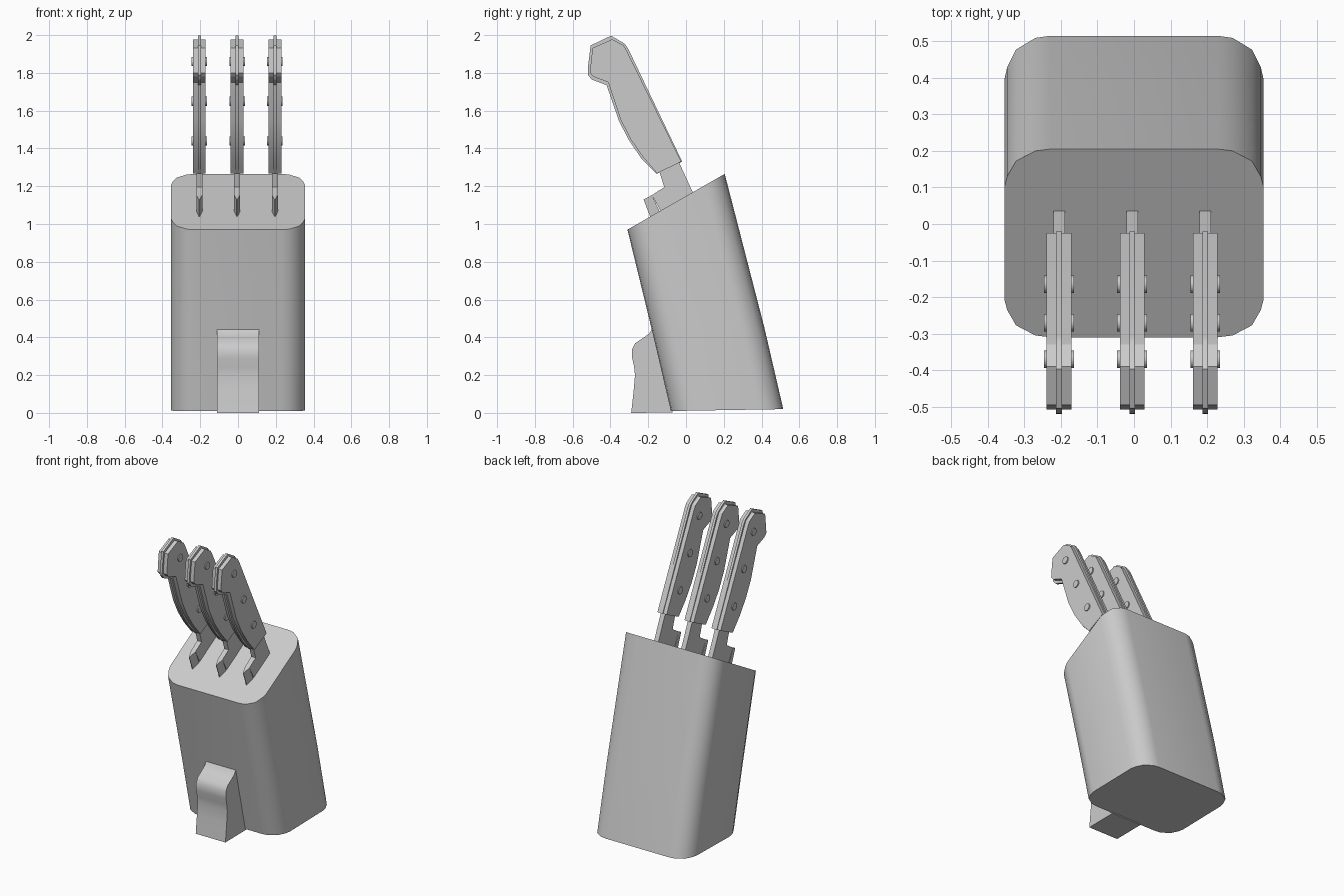
import bpy, bmesh, math

if "Cube" in bpy.data.objects:
    bpy.data.objects.remove(bpy.data.objects["Cube"])


def finish(name, bm, angle=38):
    bmesh.ops.recalc_face_normals(bm, faces=bm.faces)
    me = bpy.data.meshes.new(name)
    bm.to_mesh(me)
    bm.free()
    ob = bpy.data.objects.new(name, me)
    bpy.context.collection.objects.link(ob)
    bpy.ops.object.select_all(action='DESELECT')
    ob.select_set(True)
    bpy.context.view_layer.objects.active = ob
    bpy.ops.object.shade_smooth_by_angle(angle=math.radians(angle))
    return ob


def loft(name, rings, angle=38):
    """Bridge closed rings of points and cap both ends."""
    bm = bmesh.new()
    vs = [[bm.verts.new(p) for p in r] for r in rings]
    n = len(vs[0])
    for a, b in zip(vs, vs[1:]):
        for i in range(n):
            j = (i + 1) % n
            bm.faces.new((a[i], a[j], b[j], b[i]))
    bm.faces.new(vs[0][::-1])
    bm.faces.new(vs[-1])
    return finish(name, bm, angle)


def slab(name, profile, x0, x1, angle=38):
    """Extrude a (y, z) side profile along x."""
    return loft(name, [[(x, y, z) for y, z in profile] for x in (x0, x1)], angle)


# Block: rounded section leaning back, with a slanted top
corner = [(.125, 0), (.085, .005), (.032, .033), (.008, .075), (0, .105)]
D = .52
quarter = [(.355 - a, D - b) for a, b in corner]
right = quarter + [(x, D - y) for x, y in reversed(quarter)]
outline = right + [(-x, y) for x, y in reversed(right)]
sections = [((-.08, .01), (.515, .02)),
            ((-.176, .42), (.414, .455)),
            ((-.31, .97), (.205, 1.265))]
rings = []
for (yf, zf), (yb, zb) in sections:
    rings.append([(x, yf + (yb - yf) * y / D, zf + (zb - zf) * y / D)
                  for x, y in outline])
loft("knife_block", rings)

# Front foot
slab("front_foot", [(-.07, .002), (-.29, 0), (-.277, .12), (-.27, .2), (-.275, .245),
                    (-.285, .29), (-.286, .335), (-.268, .37), (-.225, .398),
                    (-.195, .42), (-.18, .445), (-.16, .43)], -.11, .11)

tang = [(-.397, 1.997), (-.325, 1.955), (-.307, 1.93), (-.02, 1.33), (-.155, 1.265),
        (-.235, 1.345), (-.3, 1.44), (-.355, 1.545), (-.42, 1.735), (-.5, 1.765),
        (-.52, 1.79), (-.518, 1.84), (-.505, 1.945)]
scale = [(-.39, 1.978), (-.33, 1.945), (-.315, 1.92), (-.025, 1.33), (-.153, 1.268),
         (-.228, 1.355), (-.292, 1.447), (-.345, 1.55), (-.412, 1.75), (-.49, 1.78),
         (-.508, 1.8), (-.505, 1.84), (-.495, 1.932)]
neck = [(-.045, 1.345), (.037, 1.165), (.075, 1.07), (-.1, .98), (-.137, 1.074),
        (-.18, 1.153), (-.115, 1.195), (-.145, 1.29)]
# Ground edge of the blade: (y, z, half thickness)
edge = [(-.18, 1.153, .016), (-.1, .98, .016), (-.155, .95, .002), (-.225, 1.13, .002)]
rivets = [(-.165, 1.44), (-.27, 1.65), (-.37, 1.86)]

# Three identical knives
for k, cx in enumerate((-.205, -.005, .195), 1):
    slab(f"knife_{k}_tang", tang, cx - .008, cx + .008, 25)
    slab(f"knife_{k}_blade", neck, cx - .016, cx + .016, 25)
    loft(f"knife_{k}_blade_edge",
         [[(cx + s * w, y, z) for y, z, w in edge] for s in (-1, 1)], 5)
    for side, s in (("left", -1), ("right", 1)):
        slab(f"knife_{k}_{side}_grip", scale, cx + s * .008, cx + s * .034, 25)
    for r, (y, z) in enumerate(rivets, 1):
        circle = [(y + .024 * math.cos(a), z + .024 * math.sin(a))
                  for a in (math.tau * i / 12 for i in range(12))]
        slab(f"knife_{k}_rivet_{r}", circle, cx - .041, cx + .041)
